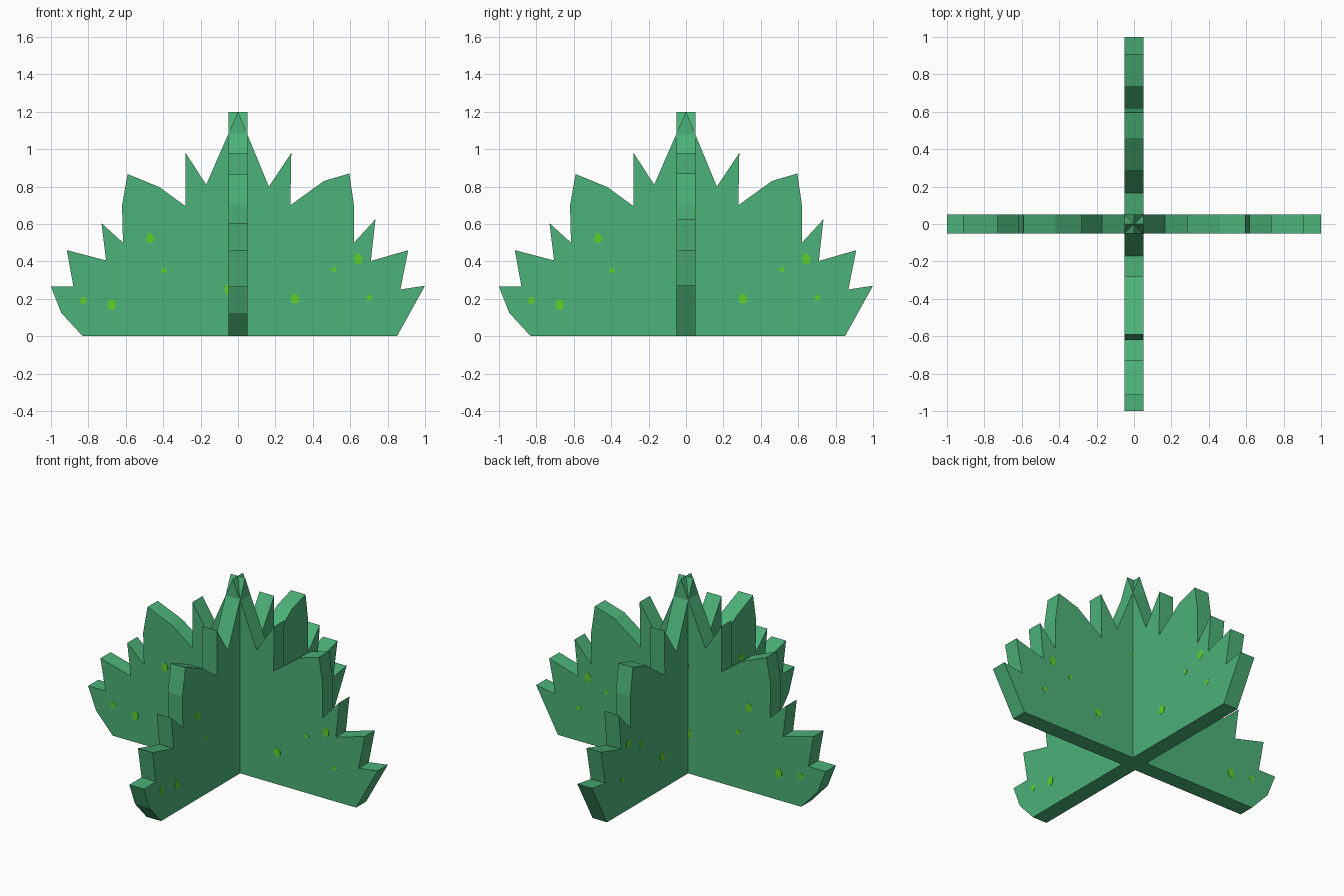
import bpy, bmesh, math
from mathutils import Matrix

if "Cube" in bpy.data.objects:
    bpy.data.objects.remove(bpy.data.objects["Cube"])

T = 0.05  # half thickness of each leaf plate


def material(name, rgb):
    m = bpy.data.materials.new(name)
    m.diffuse_color = (*rgb, 1)
    m.use_nodes = True
    m.node_tree.nodes["Principled BSDF"].inputs["Base Color"].default_value = m.diffuse_color
    return m


leaf_green = material("leaf green", (0.072, 0.445, 0.188))
spot_green = material("bright spot green", (0.118, 0.64, 0.022))

# Jagged leaf outline (across, height), from bottom left over the tip to bottom right
OUTLINE = [(-.83, 0), (-.945, .125), (-1, .265), (-.88, .265), (-.915, .46),
           (-.705, .405), (-.73, .605), (-.615, .5), (-.62, .7), (-.59, .867),
           (-.42, .797), (-.28, .695), (-.28, .98), (-.17, .81), (0, 1.2),
           (.165, .8), (.285, .98), (.28, .7), (.46, .83), (.595, .87),
           (.62, .7), (.62, .5), (.735, .625), (.71, .402), (.91, .46),
           (.868, .25), (1, .27), (.85, 0)]

# Spots: across, height, half width, half height
SPOTS = [(-.47, .523, .022, .028), (-.395, .35, .014, .016), (-.828, .19, .018, .02),
         (-.675, .168, .023, .03), (.305, .2, .024, .028), (.512, .356, .013, .015),
         (.642, .412, .022, .03), (.702, .206, .016, .016)]


def prism(bm, pts, y0, y1):
    """Extrude an across/height outline from depth y0 to y1."""
    face = bm.faces.new([bm.verts.new((x, y0, z)) for x, z in pts])
    ext = bmesh.ops.extrude_face_region(bm, geom=[face])
    verts = [g for g in ext["geom"] if isinstance(g, bmesh.types.BMVert)]
    bmesh.ops.translate(bm, verts=verts, vec=(0, y1 - y0, 0))


def finish(bm, name, mat, angle):
    bmesh.ops.recalc_face_normals(bm, faces=bm.faces)
    bm.transform(Matrix.Rotation(angle, 4, "Z"))
    me = bpy.data.meshes.new(name)
    bm.to_mesh(me)
    bm.free()
    me.materials.append(mat)
    bpy.context.collection.objects.link(bpy.data.objects.new(name, me))


# Two crossed plates, each with one extra spot beside the crossing
for name, angle, extra in (("leaf_across", 0, (-.05, .25, .022, .028)),
                           ("leaf_deep", math.pi / 2, (.042, .67, .014, .02))):
    bm = bmesh.new()
    prism(bm, OUTLINE, -T, T)
    finish(bm, name, leaf_green, angle)

    # Thin painted spots on both faces
    bm = bmesh.new()
    for cx, cz, rx, rz in SPOTS + [extra]:
        ring = [(cx + rx * math.cos(a), cz + rz * math.sin(a))
                for a in (math.tau * (i + .5) / 8 for i in range(8))]
        for s in (-1, 1):
            prism(bm, ring, s * (T - .001), s * (T + .0015))
    finish(bm, name + "_spots", spot_green, angle)
